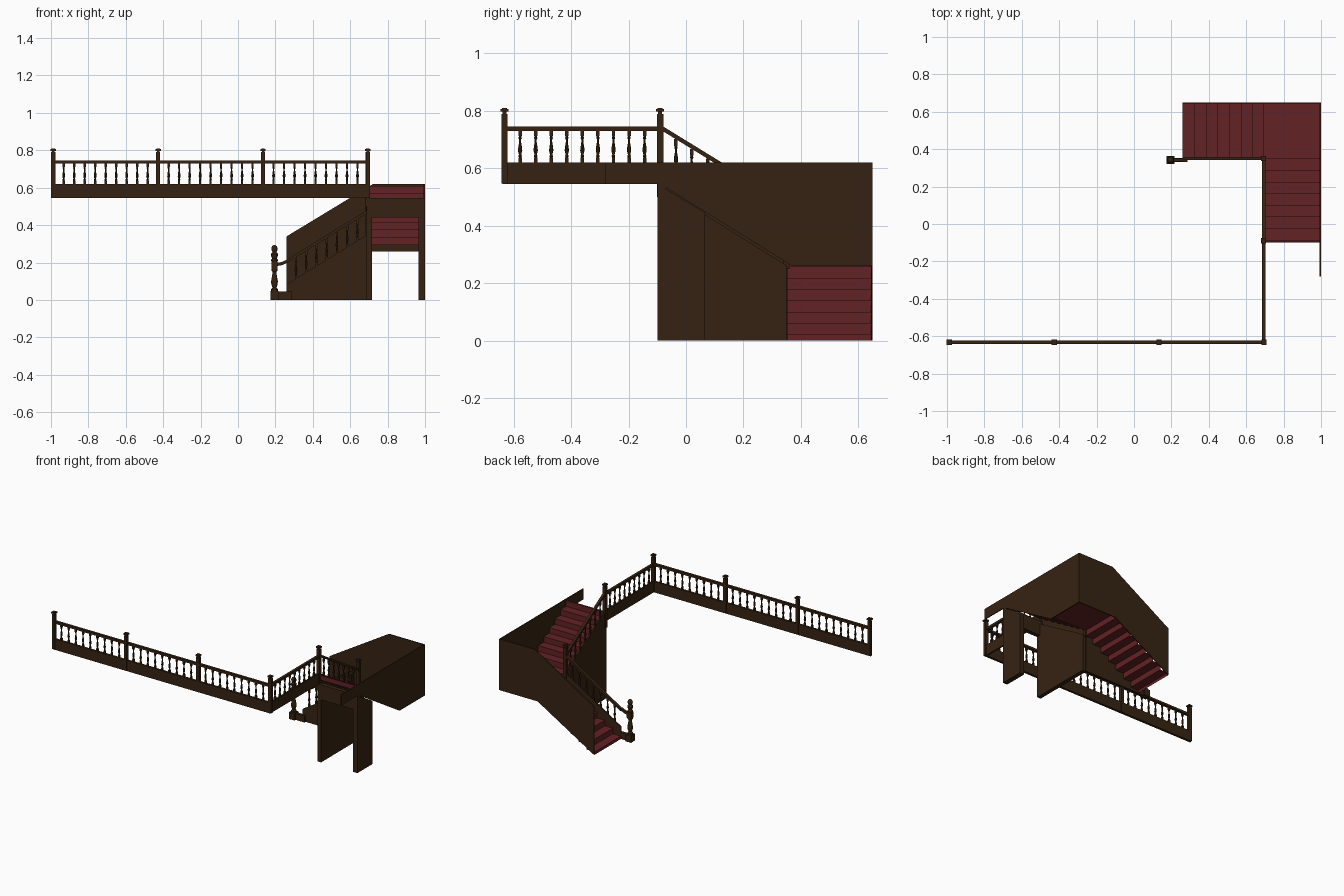
import bpy, bmesh, math
from mathutils import Vector

if "Cube" in bpy.data.objects:
    bpy.data.objects.remove(bpy.data.objects["Cube"])


def material(name, rgb):
    m = bpy.data.materials.new(name)
    m.diffuse_color = (*rgb, 1)
    m.use_nodes = True
    m.node_tree.nodes["Principled BSDF"].inputs["Base Color"].default_value = m.diffuse_color
    return m


WOOD = material("dark brown wood", (0.037, 0.0165, 0.006))
RED = material("dark red carpet", (0.125, 0.016, 0.018))


def finish(name, bm, mat, smooth=False, fix=True):
    if fix:
        bmesh.ops.recalc_face_normals(bm, faces=bm.faces)
    me = bpy.data.meshes.new(name)
    bm.to_mesh(me)
    bm.free()
    me.materials.append(mat)
    ob = bpy.data.objects.new(name, me)
    bpy.context.collection.objects.link(ob)
    if smooth:
        bpy.ops.object.select_all(action='DESELECT')
        ob.select_set(True)
        bpy.context.view_layer.objects.active = ob
        bpy.ops.object.shade_smooth_by_angle(angle=math.radians(40))
    return ob


def place(axis, p, d):
    # profile is (x, z) when extruded along y, (y, z) when extruded along x
    return (d, p[0], p[1]) if axis == 'x' else (p[0], d, p[1])


def add_prism(bm, axis, pts, a, b):
    lo = [bm.verts.new(place(axis, p, a)) for p in pts]
    hi = [bm.verts.new(place(axis, p, b)) for p in pts]
    bm.faces.new(lo)
    bm.faces.new(hi[::-1])
    for i in range(len(pts)):
        j = (i + 1) % len(pts)
        bm.faces.new((lo[i], hi[i], hi[j], lo[j]))


def prism(name, axis, pts, a, b):
    bm = bmesh.new()
    add_prism(bm, axis, pts, a, b)
    return finish(name, bm, WOOD)


def add_box(bm, x0, x1, y0, y1, z0, z1):
    add_prism(bm, 'y', [(x0, z0), (x1, z0), (x1, z1), (x0, z1)], y0, y1)


def box(name, *d):
    bm = bmesh.new()
    add_box(bm, *d)
    return finish(name, bm, WOOD)


def add_lathe(bm, x, y, profile, n=8):
    rings = [[bm.verts.new((x + r * math.cos(2 * math.pi * k / n),
                            y + r * math.sin(2 * math.pi * k / n), z))
              for k in range(n)] for r, z in profile]
    for r0, r1 in zip(rings, rings[1:]):
        for k in range(n):
            bm.faces.new((r0[k], r0[(k + 1) % n], r1[(k + 1) % n], r1[k]))
    bm.faces.new(rings[0][::-1])
    bm.faces.new(rings[-1])


def add_baluster(bm, x, y, z, h=0.115):
    # square blocks at both ends, turned vase between
    w = 0.006
    add_box(bm, x - w, x + w, y - w, y + w, z - 0.02, z + 0.15 * h)
    add_box(bm, x - w, x + w, y - w, y + w, z + 0.8 * h, z + h)
    prof = [(.004, .15), (.0065, .2), (.004, .24), (.0075, .36), (.0065, .46),
            (.0035, .62), (.0035, .7), (.006, .74), (.004, .8)]
    add_lathe(bm, x, y, [(r, z + t * h) for r, t in prof])


def balusters(name, p, q, n):
    bm = bmesh.new()
    p, q = Vector(p), Vector(q)
    for i in range(1, n):
        add_baluster(bm, *p.lerp(q, i / n))
    finish(name, bm, WOOD, True)


def post(name, x, y, z0, z1):
    bm = bmesh.new()
    w = 0.011
    add_box(bm, x - w, x + w, y - w, y + w, z0, z1 - 0.02)
    add_box(bm, x - .007, x + .007, y - .007, y + .007, z1 - .02, z1 - .013)
    add_box(bm, x - .014, x + .014, y - .014, y + .014, z1 - .013, z1 - .003)
    add_box(bm, x - .009, x + .009, y - .009, y + .009, z1 - .003, z1)
    finish(name, bm, WOOD)


# Key dimensions
X0, XI, XO = 0.26, 0.693, 1.0          # foot of stair, inner line, outer wall
YI, YT, YB, YF = 0.35, -0.09, 0.65, -0.632
RUN, RISE, Z1, LAND = 0.0622, 0.0393, 0.02, 0.295
SL = 0.615                             # slope of strings and handrails


# Carpeted flights: single-sheet zigzags
def flight(name, axis, start, step, z, first, count, a, b, lip=0):
    pts = [(start, z)]
    for i in range(count):
        z += first if i == 0 else RISE
        pts += [(start, z)]
        if i < count - 1:
            start += step
            pts.append((start, z))
    if lip:
        pts.append((start + lip, z))
    bm = bmesh.new()
    lo = [bm.verts.new(place(axis, p, a)) for p in pts]
    hi = [bm.verts.new(place(axis, p, b)) for p in pts]
    for i in range(len(pts) - 1):
        bm.faces.new((lo[i], lo[i + 1], hi[i + 1], hi[i]))
    bm.normal_update()
    if sum(f.normal.z for f in bm.faces) < 0:
        bmesh.ops.reverse_faces(bm, faces=bm.faces)
    finish(name, bm, RED, fix=False)


flight("lower_flight", 'y', X0, RUN, 0, Z1, 8, YI, YB - .006)
flight("upper_flight", 'x', YI, -RUN, LAND, RISE, 8, XI + .005, XO - .006, -0.012)
bm = bmesh.new()
bm.faces.new([bm.verts.new(v) for v in ((XI, YI, LAND), (XO - .006, YI, LAND),
                                        (XO - .006, YB - .006, LAND), (XI, YB - .006, LAND))])
finish("landing", bm, RED, fix=False)

# Outer parapet walls
prism("back_wall", 'y', [(X0, 0), (0.70, .26), (XO, .26), (XO, .62), (.722, .62), (X0, .34)],
      YB - .006, YB)
prism("outer_wall", 'x', [(YB, .26), (.37, .26), (-.09, .545), (-.28, .545), (-.28, .62), (YB, .62)],
      XO - .007, XO)

# Inner walls and strings
prism("lower_string_wall", 'y', [(X0, 0), (XI, 0), (XI, .35), (X0, .35 - SL * (XI - X0))],
      YI - .006, YI + .003)
prism("upper_string", 'x', [(YI, .0), (YI, .35), (YT, .62), (YT, .5), (YT, 0)], XI - .005, XI + .005)
prism("inner_support_wall", 'x', [(-.1, 0), (YI, 0), (YI, .262), (-.1, .542)], XI - .005, .717)
prism("outer_support_leg", 'x', [(-.1, 0), (.067, 0), (.067, .445), (-.1, .545)], .965, XO)
box("support_header", XI, XO - .002, -.1, -.07, .44, .545)

# Balcony fascias
box("front_fascia", -1, XI + .008, YF - .008, YF + .008, .545, .62)
box("side_fascia", XI - .006, XI + .006, YF, YT, .545, .62)

# Balcony rails
box("front_handrail", -1, XI + .008, YF - .009, YF + .009, .73, .746)
box("side_handrail", XI - .009, XI + .009, YF, YT, .73, .746)
posts = [-.988 + i * (XI + .99) / 3 for i in range(4)]
for i, x in enumerate(posts):
    post(f"balcony_post_{i + 1}", x, YF, .547, .81)
for i in range(3):
    balusters(f"front_balusters_{i + 1}", (posts[i], YF, .62), (posts[i + 1], YF, .62), 10)
balusters("side_balusters", (XI, YF, .62), (XI, YT, .62), 10)

# Stair rails
post("top_newel", XI, YT, .5, .81)
post("middle_newel", XI, YI, .25, .55)
balusters("upper_balusters", (XI, YT, .62), (XI, YI, .35), 8)
balusters("lower_balusters", (XI, YI, .35), (X0 - .005, YI, .082), 8)
prism("upper_handrail", 'x', [(YT, .735), (YT, .752), (YI, .482), (YI, .465)], XI - .009, XI + .009)
prism("lower_handrail", 'y', [(XI, .465), (XI, .482), (X0, .215), (X0, .198)], YI - .009, YI + .009)
prism("handrail_ease", 'y', [(X0, .198), (X0, .215), (.235, .203), (.2, .197), (.2, .18), (.235, .186)],
      YI - .015, YI + .001)

# Bottom newel: plinth with turned shaft and finial
box("newel_plinth", .2, .285, YI - .018, YI + .003, 0, .045)
bm = bmesh.new()
nx, ny = .195, .342
add_box(bm, nx - .022, nx + .022, ny - .022, ny + .022, 0, .048)
add_box(bm, nx - .016, nx + .016, ny - .016, ny + .016, .165, .205)
add_lathe(bm, nx, ny, [(.018, .048), (.018, .058), (.011, .066), (.017, .085), (.018, .1),
                       (.012, .135), (.011, .15), (.017, .157), (.017, .165)], 12)
add_lathe(bm, nx, ny, [(.016, .205), (.019, .213), (.012, .222), (.018, .235), (.019, .246),
                       (.011, .256), (.016, .266), (.017, .276), (.012, .288), (.004, .293)], 12)
finish("bottom_newel", bm, WOOD, True)
